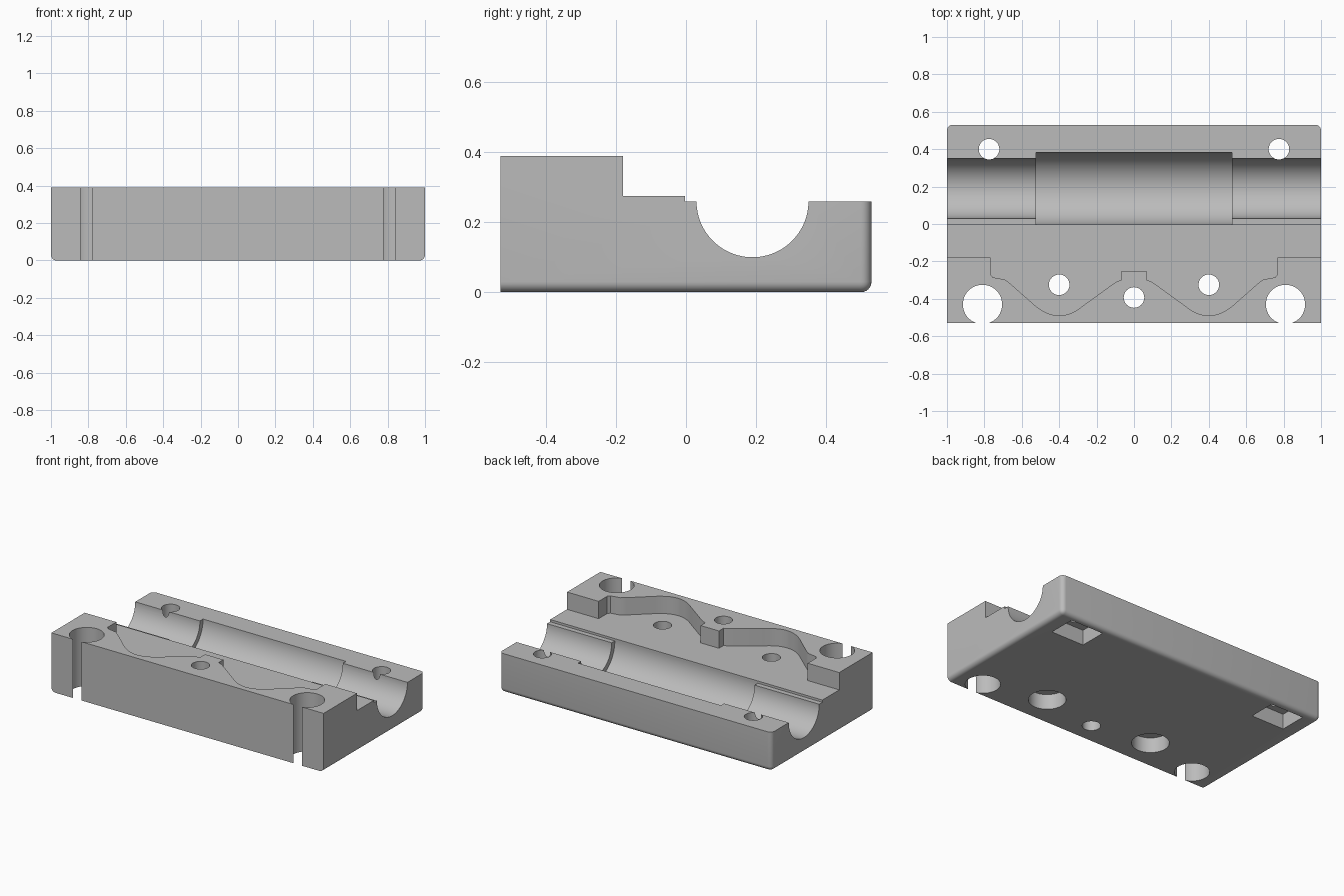
import bpy
import bmesh
import math
from mathutils import Matrix

if "Cube" in bpy.data.objects:
    bpy.data.objects.remove(bpy.data.objects["Cube"], do_unlink=True)

grey = bpy.data.materials.new("plain grey")
grey.use_nodes = True
colour = (0.5, 0.5, 0.5, 1)
grey.diffuse_color = colour
grey.node_tree.nodes["Principled BSDF"].inputs["Base Color"].default_value = colour


def make_object(name, bm):
    bmesh.ops.recalc_face_normals(bm, faces=bm.faces)
    mesh = bpy.data.meshes.new(name)
    bm.to_mesh(mesh)
    bm.free()
    mesh.materials.append(grey)
    obj = bpy.data.objects.new(name, mesh)
    bpy.context.collection.objects.link(obj)
    return obj


def box_mesh(low, high):
    bm = bmesh.new()
    bmesh.ops.create_cube(bm, size=1)
    for v in bm.verts:
        v.co = [(a + b) / 2 + c * (b - a) for a, b, c in zip(low, high, v.co)]
    return bm


def cut(bm):
    """Subtract a solid from the base, then discard it."""
    cutter = make_object("cutter", bm)
    cutter.hide_render = True
    mod = base.modifiers.new("cut", "BOOLEAN")
    mod.operation = "DIFFERENCE"
    mod.solver = "EXACT"
    mod.object = cutter
    bpy.ops.object.modifier_apply(modifier=mod.name)
    bpy.data.objects.remove(cutter, do_unlink=True)


def cut_box(low, high):
    cut(box_mesh(low, high))


def cut_cylinder(centre, radius, depth, lengthwise=False, sides=48):
    bm = bmesh.new()
    turn = Matrix.Rotation(math.pi / 2, 4, "Y") if lengthwise else Matrix()
    bmesh.ops.create_cone(bm, cap_ends=True, segments=sides, radius1=radius, radius2=radius,
                          depth=depth, matrix=Matrix.Translation(centre) @ turn)
    cut(bm)


def cut_hole(x, y, radius):
    cut_cylinder((x, y, 0.2), radius, 1)


# Block, rounded along the bottom sides, bottom back and back corners
W, D, H = 1.0, 0.53, 0.39
bm = box_mesh((-W, -D, 0), (W, D, H))


def is_rounded(edge):
    a, b = (v.co for v in edge.verts)
    mid = (a + b) / 2
    bottom = mid.z < 0.01 and mid.y > -D + 0.01
    back_corner = mid.y > D - 0.01 and abs(mid.x) > W - 0.01
    return bottom or back_corner


bmesh.ops.bevel(bm, geom=[e for e in bm.edges if is_rounded(e)], offset=0.03,
                segments=6, profile=0.5, affect="EDGES")
base = make_object("bearing_base", bm)
bpy.context.view_layer.objects.active = base
base.select_set(True)

# Shelf with a scalloped wall: half profile, mirrored
half = [(1.2, -0.18), (0.768, -0.18), (0.768, -0.27), (0.755, -0.285), (0.73, -0.29),
        (0.69, -0.297), (0.66, -0.32), (0.53, -0.435)]
for i in range(1, 10):
    t = i / 10
    half.append((0.53 - 0.26 * t, -0.435 - 0.22 * t * (1 - t)))
half += [(0.27, -0.435), (0.1, -0.312), (0.067, -0.298), (0.067, -0.25)]
outline = half + [(-x, y) for x, y in reversed(half)] + [(-1.2, 0.7), (1.2, 0.7)]
bm = bmesh.new()
face = bm.faces.new([bm.verts.new((x, y, 0.275)) for x, y in outline])
top = bmesh.ops.extrude_face_region(bm, geom=[face])["geom"]
bmesh.ops.translate(bm, vec=(0, 0, 0.3), verts=[v for v in top if isinstance(v, bmesh.types.BMVert)])
cut(bm)

# Lower rear ledge
cut_box((-1.2, -0.003, 0.26), (1.2, 0.7, 0.6))

# Shaft groove with its wider middle seat
cut_cylinder((0, 0.19, 0.26), 0.16, 2.4, lengthwise=True, sides=96)
cut_cylinder((0, 0.19, 0.26), 0.193, 1.05, lengthwise=True, sides=96)

# Centre screw hole
cut_hole(0, -0.393, 0.055)

for side in (-1, 1):
    # Slotted rod holes at the front corners
    cut_hole(side * 0.81, -0.43, 0.105)
    cut_box((side * 0.81 - 0.027, -0.7, -0.2), (side * 0.81 + 0.027, -0.42, 0.6))
    # Shelf screw holes with counterbores underneath
    cut_hole(side * 0.4, -0.325, 0.055)
    cut_cylinder((side * 0.4, -0.325, 0), 0.112, 0.2)
    # Rear screw holes with nut pockets underneath
    cut_hole(side * 0.775, 0.4, 0.055)
    cut_box((side * 0.775 - 0.12, 0.31, -0.1), (side * 0.775 + 0.12, 0.49, 0.1))

bpy.ops.object.shade_smooth_by_angle(angle=math.radians(30))
